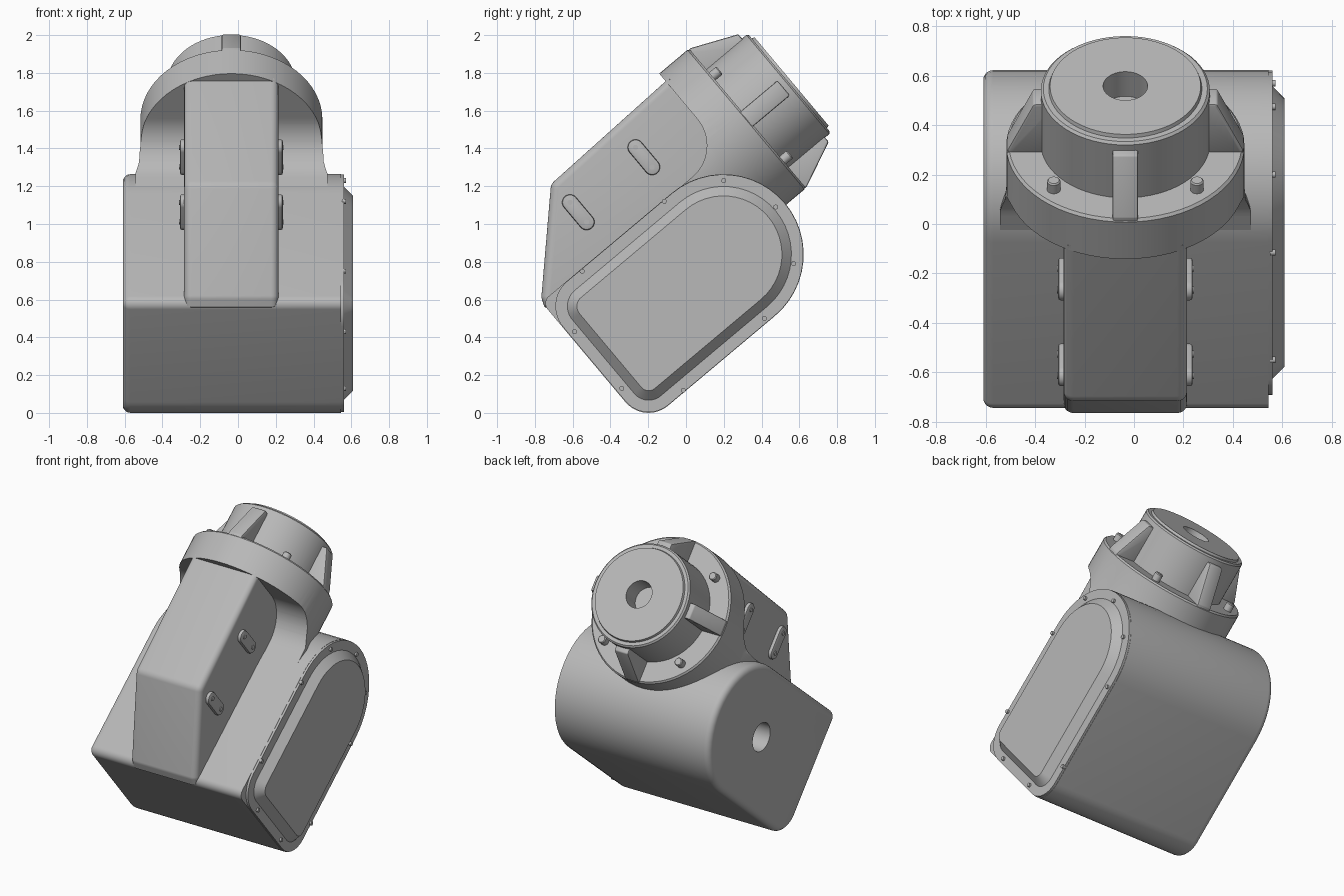
import bpy, bmesh
from math import radians, pi, tan, sin, cos, atan2
from mathutils import Matrix, Vector

if "Cube" in bpy.data.objects:
    bpy.data.objects.remove(bpy.data.objects["Cube"])

GREY = bpy.data.materials.new("casting_grey")
GREY.use_nodes = True
GREY.diffuse_color = (0.48, 0.48, 0.48, 1)
GREY.node_tree.nodes["Principled BSDF"].inputs["Base Color"].default_value = (0.48, 0.48, 0.48, 1)

# Tilted frame: local y runs along the wrist axis, local z is the normal of the casing top
FRAME = Matrix.Translation((0, 0.2, 0.86)) @ Matrix.Rotation(radians(40), 4, 'X')
MID = -0.035
WRIST = FRAME @ Matrix.Translation((MID, 0, 0.455))
PARTS = []


def finish(name, bm, matrix):
    bmesh.ops.remove_doubles(bm, verts=bm.verts, dist=1e-5)
    bmesh.ops.recalc_face_normals(bm, faces=bm.faces)
    mesh = bpy.data.meshes.new(name)
    bm.to_mesh(mesh)
    bm.free()
    mesh.materials.append(GREY)
    obj = bpy.data.objects.new(name, mesh)
    bpy.context.collection.objects.link(obj)
    obj.matrix_world = matrix
    PARTS.append(obj)
    return obj


def rounded(corners, steps=12):
    """Counter-clockwise outline from (y, z, radius) corners."""
    out = []
    for i, (y, z, r) in enumerate(corners):
        p = Vector((y, z))
        if r == 0:
            out.append(p)
            continue
        a = (Vector(corners[i - 1][:2]) - p).normalized()
        b = (Vector(corners[(i + 1) % len(corners)][:2]) - p).normalized()
        half = a.angle(b) / 2
        c = p + (a + b).normalized() * r / sin(half)
        d0, d1 = p + a * r / tan(half) - c, p + b * r / tan(half) - c
        start = atan2(d0.y, d0.x)
        sweep = (atan2(d1.y, d1.x) - start + pi) % (2 * pi) - pi
        for k in range(steps + 1):
            t = start + sweep * k / steps
            out.append(c + Vector((cos(t), sin(t))) * r)
    return [p for i, p in enumerate(out) if (p - out[i - 1]).length > 1e-4]


def box(y0, y1, z0, z1, radii):
    ys, zs = (y0, y1, y1, y0), (z0, z0, z1, z1)
    return rounded(list(zip(ys, zs, radii)))


def disc(y, z, r, n=24):
    return [Vector((y + r * cos(2 * pi * k / n), z + r * sin(2 * pi * k / n))) for k in range(n)]


def shrink(outline, d):
    """Move a counter-clockwise outline inwards by d."""
    out = []
    for i, p in enumerate(outline):
        e0 = (p - outline[i - 1]).normalized()
        e1 = (outline[(i + 1) % len(outline)] - p).normalized()
        n0, n1 = Vector((-e0.y, e0.x)), Vector((-e1.y, e1.x))
        out.append(p + (n0 + n1) * d / (1 + n0.dot(n1)))
    return out


def prism(name, outline, x0, x1, low=0, high=0, segments=5, matrix=FRAME):
    """Extrude an outline along x, rounding the low and high rims (one segment is a chamfer)."""
    def rim(x, size, direction):
        if not size:
            return [(x, 0)]
        angles = [pi / 2 * k / segments for k in range(segments + 1)]
        return [(x + direction * size * (1 - cos(a)), size * (1 - sin(a))) for a in angles]

    levels = rim(x0, low, 1) + rim(x1, high, -1)[::-1]
    bm = bmesh.new()
    rings = [[bm.verts.new((x, p.x, p.y)) for p in shrink(outline, d)] for x, d in levels]
    bm.faces.new(rings[0])
    bm.faces.new(rings[-1])
    for r0, r1 in zip(rings, rings[1:]):
        for i in range(len(outline)):
            bm.faces.new((r0[i - 1], r0[i], r1[i], r1[i - 1]))
    return finish(name, bm, matrix)


def lathe(name, profile, matrix=WRIST, steps=64):
    """Spin a (radius, y) profile about local y."""
    bm = bmesh.new()
    vs = [bm.verts.new((r, y, 0)) for r, y in profile]
    es = [bm.edges.new(pair) for pair in zip(vs, vs[1:])]
    bmesh.ops.spin(bm, geom=vs + es, cent=(0, 0, 0), axis=(0, 1, 0),
                   angle=2 * pi, steps=steps, use_merge=False)
    return finish(name, bm, matrix)


def cut(obj, cutter):
    mod = obj.modifiers.new("cut", 'BOOLEAN')
    mod.operation, mod.solver, mod.object = 'DIFFERENCE', 'EXACT', cutter
    bpy.context.view_layer.update()
    graph = bpy.context.evaluated_depsgraph_get()
    mesh = bpy.data.meshes.new_from_object(obj.evaluated_get(graph))
    obj.modifiers.clear()
    obj.data = mesh
    PARTS.remove(cutter)
    bpy.data.objects.remove(cutter)


# Main casing with a blind hole in its plain side
casing = prism("casing", box(-0.915, 0.41, -0.44, 0.41, (0.16, 0.425, 0.425, 0.05)),
               -0.61, 0.545, low=0.04)
cut(casing, prism("hole_cutter", disc(-0.19, 0, 0.095, 40), -0.7, -0.48))

# Side cover: thin flange, raised chamfered plate and screws
prism("cover_flange", box(-0.912, 0.408, -0.438, 0.408, (0.16, 0.423, 0.423, 0.17)), 0.53, 0.56)
prism("cover_plate", box(-0.85, 0.345, -0.375, 0.345, (0.1, 0.36, 0.36, 0.11)),
      0.5, 0.61, high=0.05, segments=1)
screws = [(0.2, 1.23), (0.475, 1.09), (0.57, 0.79), (0.415, 0.5), (-0.015, 0.12),
          (-0.34, 0.13), (-0.59, 0.43), (-0.55, 0.75), (-0.115, 1.12)]
for y, z in screws:
    p = FRAME.inverted() @ Vector((0, y, z))
    prism("cover_screw", disc(p.y, p.z, 0.013, 12), 0.55, 0.572)

# Motor housing along the casing top
housing = rounded([(-0.85, 0.3, 0), (0.37, 0.3, 0), (0.37, 0.885, 0), (-0.475, 0.857, 0.06),
                   (-0.9, 0.43, 0.05), (-0.92, 0.38, 0)], 6)
prism("motor_housing", housing, MID - 0.25, MID + 0.25, low=0.04, high=0.04)

# Slotted lugs with two screws on both housing sides
for side in (-1, 1):
    for y in (-0.46, -0.007):
        x0, x1 = sorted((MID + side * 0.24, MID + side * 0.272))
        rim = {"low" if side < 0 else "high": 0.01}
        prism("housing_lug", box(y - 0.042, y + 0.042, 0.54, 0.76, [0.042] * 4),
              x0, x1, segments=2, **rim)
        for z in (0.582, 0.718):
            a, b = sorted((MID + side * 0.26, MID + side * 0.277))
            prism("lug_screw", disc(y, z, 0.014, 12), a, b)

# Neck and wrist flange in one piece, swept into the casing top
neck = lathe("neck_flange", [(0, -0.1), (0.51, -0.1), (0.51, 0.15), (0.49, 0.22), (0.482, 0.3),
                             (0.482, 0.535), (0.472, 0.546), (0, 0.546)])
cut(neck, prism("neck_cutter", rounded([(-0.6, 0.405, 0), (0.34, 0.405, 0.22),
                                        (0.34, 1.2, 0), (-0.6, 1.2, 0)], 20), -0.8, 0.8))

# Output drum with a centre bore
lathe("output_drum", [(0, 0.5), (0.342, 0.5), (0.342, 0.825), (0.332, 0.835), (0.31, 0.835),
                      (0.305, 0.85), (0.09, 0.85), (0.09, 0.72), (0, 0.72)])

# Four ribs and four bolts around the drum
rib = rounded([(0.52, 0.28, 0), (0.795, 0.28, 0), (0.795, 0.372, 0.012),
               (0.555, 0.478, 0.012), (0.52, 0.478, 0)], 3)
for k in range(4):
    prism("drum_rib", rib, -0.052, 0.052, low=0.01, high=0.01, segments=2,
          matrix=WRIST @ Matrix.Rotation(k * pi / 2, 4, 'Y'))
    turn = Matrix.Rotation((k + 0.5) * pi / 2, 4, 'Y')
    lathe("flange_bolt", [(0, 0.52), (0.027, 0.52), (0.027, 0.59), (0.022, 0.596), (0, 0.596)],
          WRIST @ turn @ Matrix.Translation((0, 0, 0.41)), 20)

# Smooth shading with sharp edges kept
bpy.ops.object.select_all(action='DESELECT')
for obj in PARTS:
    obj.select_set(True)
bpy.context.view_layer.objects.active = PARTS[0]
bpy.ops.object.shade_smooth_by_angle(angle=radians(35))
